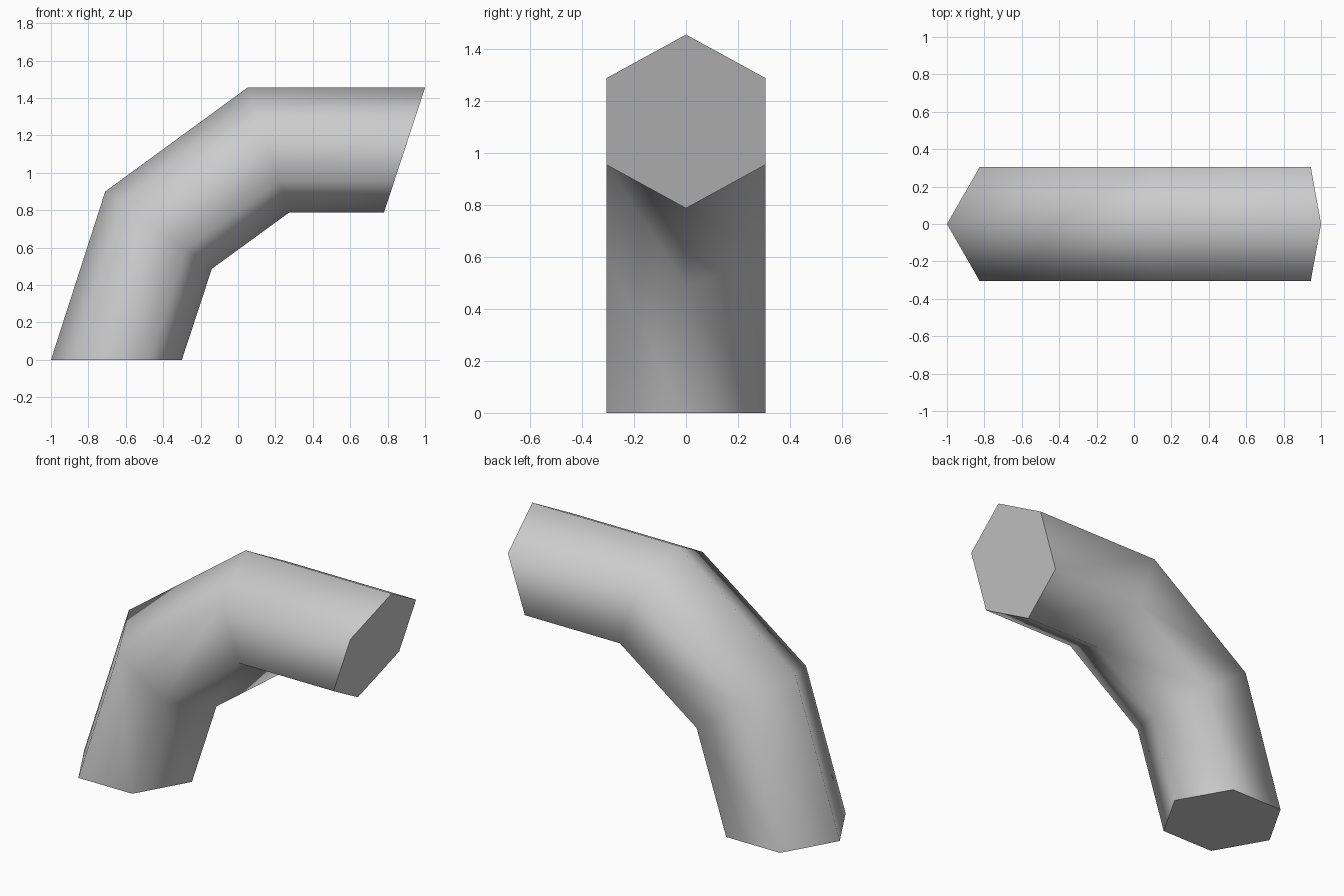
import bpy
import bmesh
import math
from mathutils import Vector

cube = bpy.data.objects.get("Cube")
if cube:
    bpy.data.objects.remove(cube, do_unlink=True)

SIDES = 6
HALF_WIDTH = 0.305

# Outer and inner corner of each mitred section, as (x, z)
SECTIONS = [
    ((-1.0, 0.0), (-0.3, 0.0)),
    ((-0.71, 0.9), (-0.14, 0.487)),
    ((0.05, 1.455), (0.272, 0.787)),
    ((1.0, 1.455), (0.78, 0.787)),
]

# Plain grey material
grey = bpy.data.materials.new("light_grey")
grey.use_nodes = True
color = (0.6, 0.6, 0.6, 1.0)
grey.diffuse_color = color
grey.node_tree.nodes["Principled BSDF"].inputs["Base Color"].default_value = color


def add_section(bm, outer, inner):
    """Add a hexagon spanning the outer and inner corners of a section."""
    a = Vector((outer[0], 0, outer[1]))
    b = Vector((inner[0], 0, inner[1]))
    centre, radius = (a + b) / 2, (a - b) / 2
    across = Vector((0, HALF_WIDTH / math.sin(math.pi / 3), 0))
    angles = [math.tau * i / SIDES for i in range(SIDES)]
    return [bm.verts.new(centre + radius * math.cos(t) + across * math.sin(t))
            for t in angles]


# Bent pipe: smooth walls between the sections, flat end caps
bm = bmesh.new()
rings = [add_section(bm, *section) for section in SECTIONS]
for low, high in zip(rings, rings[1:]):
    for i in range(SIDES):
        j = (i + 1) % SIDES
        bm.faces.new((low[i], low[j], high[j], high[i])).smooth = True
for ring in (rings[0], rings[-1]):
    cap = bm.faces.new(ring)
    for edge in cap.edges:
        edge.smooth = False
bmesh.ops.recalc_face_normals(bm, faces=bm.faces)

mesh = bpy.data.meshes.new("bent_pipe")
bm.to_mesh(mesh)
bm.free()
mesh.materials.append(grey)
pipe = bpy.data.objects.new("bent_pipe", mesh)
bpy.context.collection.objects.link(pipe)
